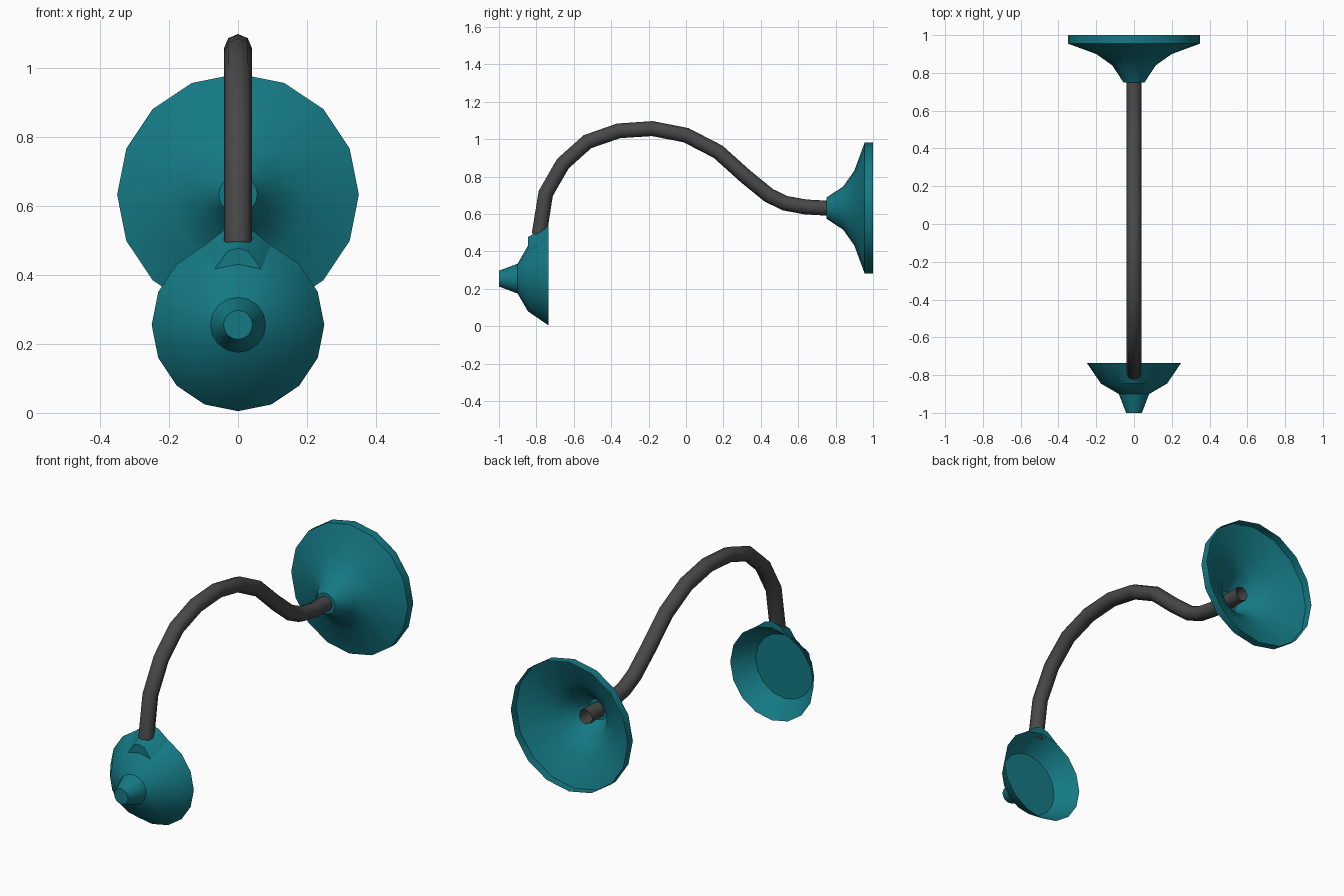
import bpy, bmesh
from math import sin, cos, pi, radians
from mathutils import Vector

if "Cube" in bpy.data.objects:
    bpy.data.objects.remove(bpy.data.objects["Cube"])


def material(name, colour):
    m = bpy.data.materials.new(name)
    m.diffuse_color = colour
    m.use_nodes = True
    m.node_tree.nodes["Principled BSDF"].inputs["Base Color"].default_value = m.diffuse_color
    return m


teal = material("teal", (0.007, 0.19, 0.23, 1))
dark = material("dark_grey", (0.065, 0.065, 0.065, 1))


def finish(bm, name, mat, angle, recalc=True):
    if recalc:
        bmesh.ops.recalc_face_normals(bm, faces=bm.faces)
    me = bpy.data.meshes.new(name)
    bm.to_mesh(me)
    bm.free()
    me.materials.append(mat)
    ob = bpy.data.objects.new(name, me)
    bpy.context.collection.objects.link(ob)
    bpy.ops.object.select_all(action='DESELECT')
    ob.select_set(True)
    bpy.context.view_layer.objects.active = ob
    bpy.ops.object.shade_smooth_by_angle(angle=radians(angle))
    return ob


def skin(bm, rings):
    for a, b in zip(rings, rings[1:]):
        n = len(a)
        for i in range(n):
            bm.faces.new((a[i], a[(i + 1) % n], b[(i + 1) % n], b[i]))


def ring_point(y, r, z, i, sides=16):
    a = 2 * pi * i / sides
    return Vector((r * sin(a), y, z + r * cos(a)))


def lathe(name, z, profile, disc=None):
    """Turn (y, radius) points round a y axis; cap the first ring."""
    bm = bmesh.new()
    rings = [[bm.verts.new(ring_point(y, r, z, i)) for i in range(16)]
             for y, r in profile]
    skin(bm, rings)
    bm.faces.new(rings[0])
    bmesh.ops.recalc_face_normals(bm, faces=bm.faces)
    if disc:
        y, r = disc
        bm.faces.new([bm.verts.new(ring_point(y, r, z, -i)) for i in range(16)])
    return finish(bm, name, teal, 35, recalc=False)


# Wall flare, open at the back
lathe("wall_flare", 0.632,
      [(0.75, 0.056), (0.84, 0.115), (0.9, 0.2), (0.955, 0.35), (1.0, 0.35)])

# Lamp head with nose and inner disc
HEAD_Z = 0.255
lathe("lamp_head", HEAD_Z,
      [(-1.0, 0.042), (-0.9, 0.08), (-0.845, 0.175), (-0.735, 0.25)],
      disc=(-0.843, 0.173))

# Collar raised from the two top faces of the head
bm = bmesh.new()
base = [bm.verts.new(ring_point(y, r, HEAD_Z, i))
        for y, r, order in ((-0.735, 0.25, (-1, 0, 1)), (-0.845, 0.175, (1, 0, -1)))
        for i in order]
top = [bm.verts.new(p) for p in (
    (-0.04, -0.735, 0.53), (0, -0.735, 0.54), (0.04, -0.735, 0.53),
    (0.03, -0.845, 0.468), (0, -0.845, 0.477), (-0.03, -0.845, 0.468))]
skin(bm, [base, top])
bm.faces.new((top[0], top[1], top[4], top[5]))
bm.faces.new((top[1], top[2], top[3], top[4]))
finish(bm, "collar", teal, 30)

# Bent arm: octagonal tube swept along a path in the yz plane
path = [Vector((0, y, z)) for y, z in (
    (-0.785, 0.49), (-0.75, 0.71), (-0.658, 0.87), (-0.527, 0.987),
    (-0.36, 1.045), (-0.18, 1.057), (0, 1.022), (0.172, 0.933),
    (0.32, 0.80), (0.443, 0.70), (0.53, 0.658), (0.64, 0.638),
    (0.75, 0.632), (0.86, 0.632))]
bm = bmesh.new()
rings = []
for k, p in enumerate(path):
    t = (path[min(k + 1, len(path) - 1)] - path[max(k - 1, 0)]).normalized()
    up = Vector((1, 0, 0)).cross(t)
    rings.append([bm.verts.new(p + 0.04 * (Vector((sin(a), 0, 0)) + up * cos(a)))
                  for a in (i * pi / 4 for i in range(8))])
skin(bm, rings)
finish(bm, "bent_arm", dark, 50)
